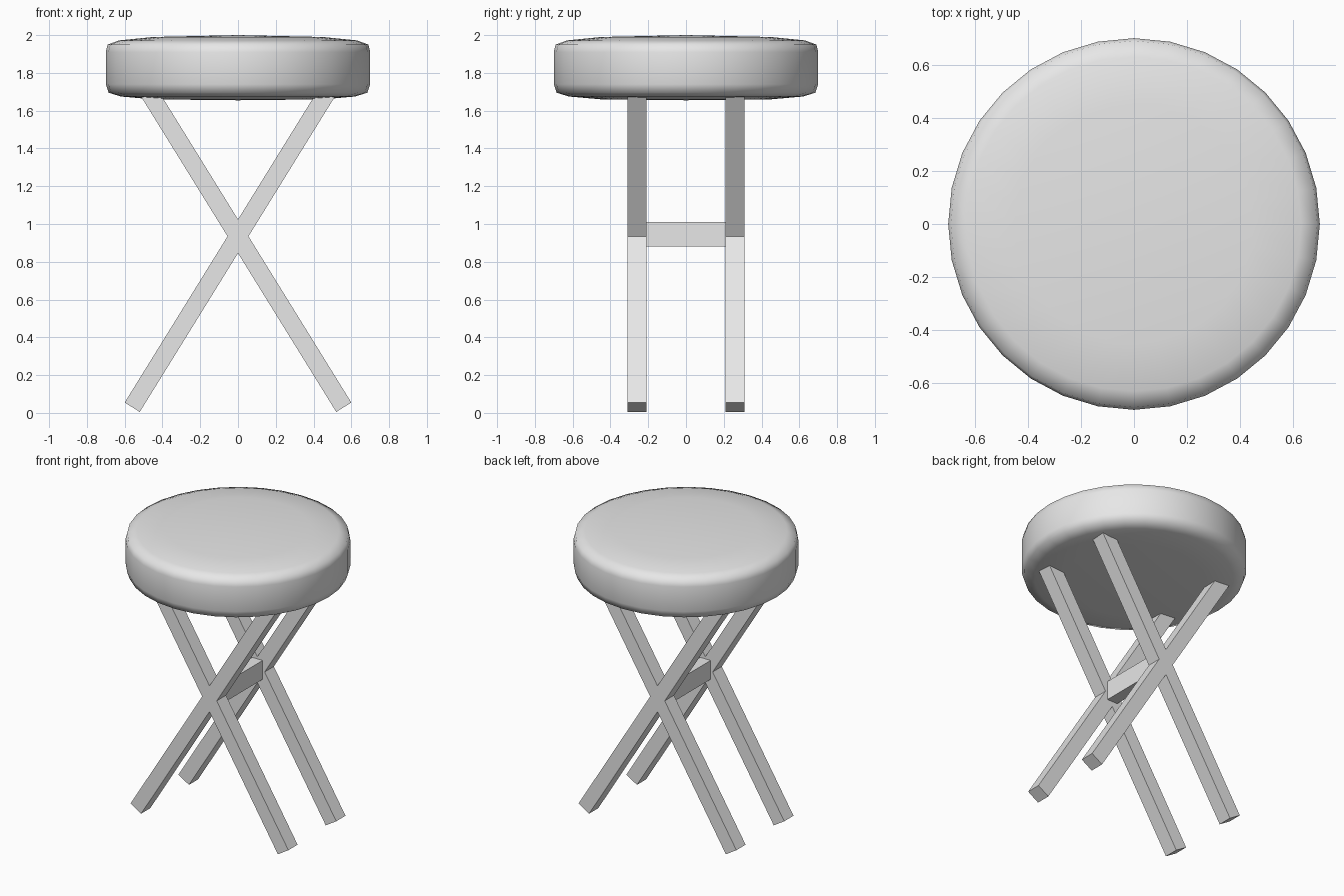
import bpy
import bmesh
from math import atan2, hypot, pi
from mathutils import Matrix, Vector

cube = bpy.data.objects.get("Cube")
if cube:
    bpy.data.objects.remove(cube, do_unlink=True)

# Single plain grey material
grey = bpy.data.materials.new("plain grey")
grey.use_nodes = True
grey.diffuse_color = (0.8, 0.8, 0.8, 1)
grey.node_tree.nodes["Principled BSDF"].inputs["Base Color"].default_value = (0.8, 0.8, 0.8, 1)


def add_object(name, bm):
    bmesh.ops.recalc_face_normals(bm, faces=bm.faces)
    mesh = bpy.data.meshes.new(name)
    bm.to_mesh(mesh)
    bm.free()
    mesh.materials.append(grey)
    obj = bpy.data.objects.new(name, mesh)
    bpy.context.collection.objects.link(obj)
    return obj


def add_box(name, center, size, tilt=0):
    bm = bmesh.new()
    matrix = (Matrix.Translation(center) @ Matrix.Rotation(tilt, 4, "Y")
              @ Matrix.Diagonal((*size, 1)))
    bmesh.ops.create_cube(bm, size=1, matrix=matrix)
    return add_object(name, bm)


# Round cushion: profile spun around the vertical axis
profile = [(0, 1.655), (0.45, 1.66), (0.62, 1.675), (0.685, 1.695), (0.70, 1.74),
           (0.70, 1.91), (0.69, 1.95), (0.63, 1.972), (0.45, 1.99), (0, 2.0)]
bm = bmesh.new()
verts = [bm.verts.new((r, 0, z)) for r, z in profile]
edges = [bm.edges.new(pair) for pair in zip(verts, verts[1:])]
bmesh.ops.spin(bm, geom=verts + edges, cent=(0, 0, 0), axis=(0, 0, 1),
               angle=2 * pi, steps=32)
bmesh.ops.remove_doubles(bm, verts=bm.verts, dist=0.0005)
seat = add_object("seat_cushion", bm)
seat.data.shade_smooth()

# Two crossed pairs of square legs, front and back
foot = Vector((0.56, 0, 0.03))
head = Vector((-0.486, 0, 1.72))
span = head - foot
middle = (foot + head) / 2
for place, y in (("front", -0.26), ("back", 0.26)):
    for side, s in (("left", 1), ("right", -1)):
        add_box(f"{place}_{side}_leg", (s * middle.x, y, middle.z),
                (0.094, 0.10, hypot(span.x, span.z)), s * atan2(span.x, span.z))

# Stretcher joining the two crossings
add_box("stretcher", (0, 0, 0.945), (0.08, 0.44, 0.13))
